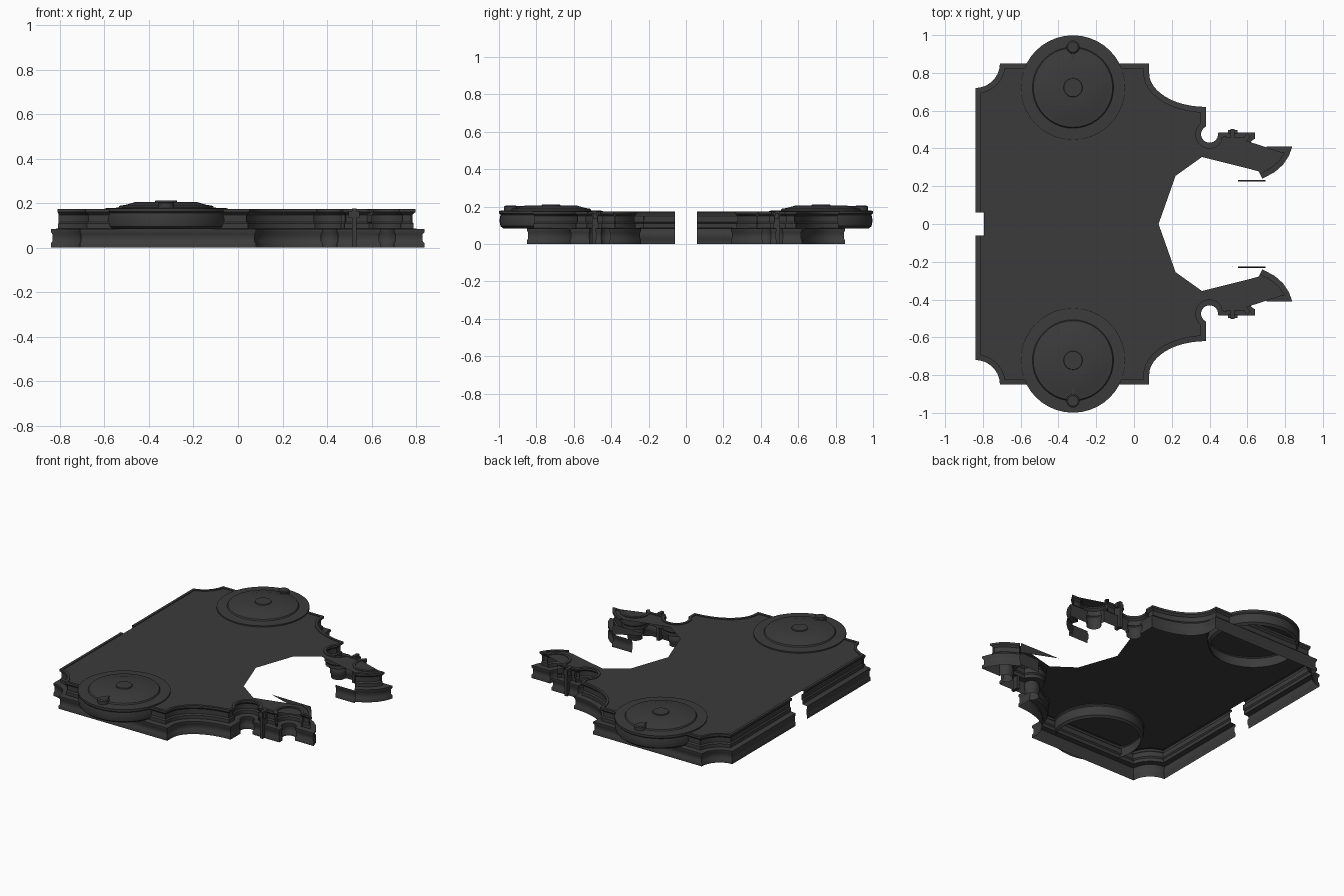
import bpy
import bmesh
from math import cos, sin, radians, pi
from mathutils import Vector

cube = bpy.data.objects.get("Cube")
if cube:
    bpy.data.objects.remove(cube)

stone = bpy.data.materials.new("dark_grey_stone")
stone.use_nodes = True
GREY = (0.044, 0.044, 0.044, 1)
stone.diffuse_color = GREY
stone.node_tree.nodes["Principled BSDF"].inputs["Base Color"].default_value = GREY


def make_object(name, bm, mirror=True, smooth=True):
    mesh = bpy.data.meshes.new(name)
    bm.to_mesh(mesh)
    bm.free()
    mesh.materials.append(stone)
    obj = bpy.data.objects.new(name, mesh)
    bpy.context.collection.objects.link(obj)
    if mirror:
        mod = obj.modifiers.new("Mirror", 'MIRROR')
        mod.use_axis = (False, True, False)
    if smooth:
        bpy.ops.object.select_all(action='DESELECT')
        obj.select_set(True)
        bpy.context.view_layer.objects.active = obj
        bpy.ops.object.shade_smooth_by_angle(angle=radians(32))
    return obj


def arc(cx, cy, rx, ry, start, end, steps):
    angles = [radians(start + (end - start) * i / steps) for i in range(steps + 1)]
    return [(cx + rx * cos(a), cy + ry * sin(a)) for a in angles]


def inset(path, dist):
    """Shift an open path to its right side with mitred corners."""
    pts = [Vector(p) for p in path]
    dirs = [(b - a).normalized() for a, b in zip(pts, pts[1:])]
    normals = [Vector((d.y, -d.x)) for d in dirs]
    result = []
    for i, p in enumerate(pts):
        n0 = normals[max(i - 1, 0)]
        n1 = normals[min(i, len(normals) - 1)]
        m = (n0 + n1).normalized()
        result.append(p + m * dist / max(m.dot(n1), 0.4))
    return result


def sweep(name, path, profile):
    bm = bmesh.new()
    rows = [[bm.verts.new((p.x, p.y, z)) for p in inset(path, d)] for d, z in profile]
    for low, high in zip(rows, rows[1:]):
        for i in range(len(low) - 1):
            bm.faces.new((low[i + 1], low[i], high[i], high[i + 1]))
    return make_object(name, bm)


def lathe(name, profile, cx, cy, steps=40):
    bm = bmesh.new()
    verts = [bm.verts.new((cx + r, cy, z)) for r, z in profile]
    edges = [bm.edges.new(pair) for pair in zip(verts, verts[1:])]
    bmesh.ops.spin(bm, geom=verts + edges, cent=(cx, cy, 0), axis=(0, 0, 1),
                   angle=2 * pi, steps=steps, use_duplicate=False)
    bmesh.ops.remove_doubles(bm, verts=bm.verts, dist=0.0005)
    bmesh.ops.recalc_face_normals(bm, faces=bm.faces)
    if max(bm.faces, key=lambda f: f.calc_center_median().z).normal.z < 0:
        bmesh.ops.reverse_faces(bm, faces=bm.faces)
    return make_object(name, bm)


def box(name, center, size):
    bm = bmesh.new()
    bmesh.ops.create_cube(bm, size=1)
    for v in bm.verts:
        v.co = Vector([c + s * k for c, s, k in zip(center, size, v.co)])
    return make_object(name, bm, smooth=False)


# Half outline, from the rear gap round to the arm tip
outline = [(-0.84, 0.06)]
outline += arc(-0.84, 0.85, 0.13, 0.13, -90, 0, 8)
outline += [(0.08, 0.85)]
outline += arc(0.38, 0.80, 0.30, 0.18, 180, 270, 12)
outline += arc(0.40, 0.475, 0.045, 0.045, 116, 370, 14)
outline += [(0.46, 0.485), (0.64, 0.485)]
outline += arc(0.657, 0.41, 0.045, 0.045, 112, 360, 14)
outline += [(0.838, 0.41), (0.82, 0.36), (0.79, 0.315), (0.745, 0.275), (0.68, 0.24)]

# Moulded walls: plinth below, cornice above
plinth = [(0, 0), (0, 0.02), (0.006, 0.03), (0.006, 0.06), (0, 0.07), (0, 0.083)]
cornice = [(0.034, 0.086), (0.034, 0.108), (0.041, 0.116), (0.041, 0.148),
           (0.028, 0.16), (0.028, 0.174), (0.045, 0.174), (0.045, 0.169)]
sweep("moulded_wall", outline, plinth + cornice)

# Floor sheet with the angular opening between the arms
bm = bmesh.new()
edge = [tuple(p) for p in inset(outline, 0.045)]
edge += [(0.36, 0.355), (0.22, 0.255), (0.13, 0), (edge[0][0], 0)]
floor = bm.faces.new([bm.verts.new((x, y, 0.169)) for x, y in edge])
floor.normal_update()
if floor.normal.z < 0:
    floor.normal_flip()
bmesh.ops.triangulate(bm, faces=bm.faces)
make_object("floor", bm, smooth=False)

# Round pedestals with shallow domes
DX, DY = -0.323, 0.722
lathe("round_pedestal", [
    (0.255, 0.083), (0.27, 0.095), (0.276, 0.125), (0.27, 0.155), (0.277, 0.162),
    (0.277, 0.177), (0.215, 0.18), (0.21, 0.188), (0.18, 0.193), (0.135, 0.206),
    (0.05, 0.206), (0.048, 0.212), (0, 0.212)], DX, DY)
lathe("pedestal_knob", [(0.035, 0.17), (0.035, 0.2), (0.028, 0.205), (0, 0.205)],
      DX, DY + 0.215, 20)
box("pedestal_bar", (DX, DY + 0.15, 0.19), (0.018, 0.12, 0.024))

# Small bracket on the outside of each arm
box("bracket_post", (0.522, 0.478, 0.088), (0.02, 0.05, 0.175))
box("bracket_cross", (0.522, 0.487, 0.15), (0.05, 0.02, 0.03))

# Loose plinth strip inside each arm
sweep("inner_strip", [(0.695, 0.226), (0.55, 0.226)], plinth)

# Thin splinter beside the right arm
bm = bmesh.new()
bm.faces.new([bm.verts.new(p) for p in
              ((0.40, -0.222, 0.15), (0.695, -0.226, 0.083), (0.69, -0.226, 0.15))])
make_object("splinter", bm, mirror=False, smooth=False)
